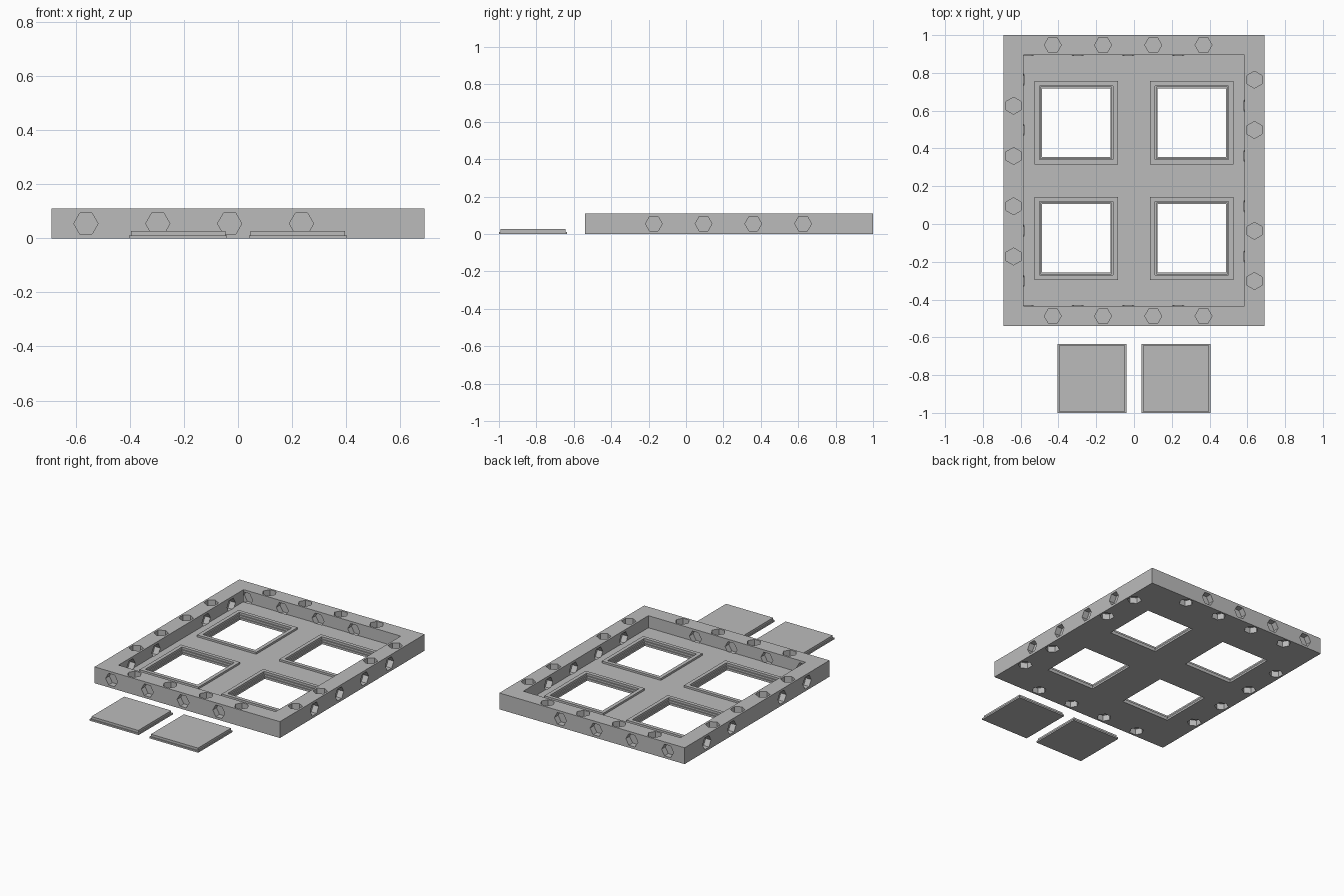
import bpy, bmesh
from math import cos, sin, pi
from mathutils import Vector

if "Cube" in bpy.data.objects:
    bpy.data.objects.remove(bpy.data.objects["Cube"])

grey = bpy.data.materials.new("plain_grey")
grey.use_nodes = True
grey.diffuse_color = (0.5, 0.5, 0.5, 1)
grey.node_tree.nodes["Principled BSDF"].inputs["Base Color"].default_value = (0.5, 0.5, 0.5, 1)


def finish(name, bm):
    bmesh.ops.recalc_face_normals(bm, faces=bm.faces)
    mesh = bpy.data.meshes.new(name)
    bm.to_mesh(mesh)
    bm.free()
    mesh.materials.append(grey)
    obj = bpy.data.objects.new(name, mesh)
    bpy.context.collection.objects.link(obj)
    return obj


def add_box(bm, low, high):
    low, high = Vector(low), Vector(high)
    verts = bmesh.ops.create_cube(bm, size=1)["verts"]
    bmesh.ops.scale(bm, vec=high - low, verts=verts)
    bmesh.ops.translate(bm, vec=(low + high) / 2, verts=verts)


def add_hex(bm, centre, inward, along):
    """Hexagonal pocket cutter whose corners point along the wall."""
    inward, along = Vector(inward), Vector(along)
    across = inward.cross(along)
    rings = []
    for depth in (-0.003, POCKET):
        rings.append([bm.verts.new(Vector(centre) + inward * depth
                      + along * HEX * cos(k * pi / 3) + across * HEX * sin(k * pi / 3))
                      for k in range(6)])
    a, b = rings
    bm.faces.new(a)
    bm.faces.new(b)
    for k in range(6):
        n = (k + 1) % 6
        bm.faces.new((a[k], a[n], b[n], b[k]))


def square_profile(name, x, y, profile, closed):
    """Sweep a (half width, height) profile around a square."""
    bm = bmesh.new()
    rings = [[bm.verts.new((x + sx * r, y + sy * r, z))
              for sx, sy in ((-1, -1), (1, -1), (1, 1), (-1, 1))] for r, z in profile]
    pairs = list(zip(rings, rings[1:]))
    if closed:
        pairs.append((rings[-1], rings[0]))
    else:
        bm.faces.new(rings[0])
        bm.faces.new(rings[-1])
    for a, b in pairs:
        for k in range(4):
            n = (k + 1) % 4
            bm.faces.new((a[k], a[n], b[n], b[k]))
    return finish(name, bm)


# Main dimensions
HX, Y0, Y1, TOP = 0.69, -0.54, 1.0, 0.11
WALL, FLOOR = 0.105, 0.029
POCKET, HEX = 0.04, 0.045
CY = (Y0 + Y1) / 2
MID = WALL / 2
centres = [(sx * 0.306, CY + sy * 0.306) for sy in (-1, 1) for sx in (-1, 1)]

# Tray block
bm = bmesh.new()
add_box(bm, (-HX, Y0, 0), (HX, Y1, TOP))
tray = finish("tray", bm)

# Tray cavity
cavity_bm = bmesh.new()
add_box(cavity_bm, (-HX + WALL, Y0 + WALL, FLOOR), (HX - WALL, Y1 - WALL, TOP + 0.1))

# Window openings through the floor
window_bm = bmesh.new()
for x, y in centres:
    add_box(window_bm, (x - 0.21, y - 0.21, -0.1), (x + 0.21, y + 0.21, 0.08))

# Hexagonal pockets on both faces of every wall, vertical and horizontal
pocket_bm = bmesh.new()
STEP = 0.266
front_up = [-0.43 + STEP * i for i in range(4)]
front_out = [x - STEP / 2 for x in front_up]
even = [-0.172 + STEP * i for i in range(4)]
split = [-0.302, -0.036, 0.498, 0.764]

for y_wall, outward in ((Y0, -1), (Y1, 1)):
    y_mid, y_in = y_wall - outward * MID, y_wall - outward * WALL
    for x in front_up:
        add_hex(pocket_bm, (x, y_mid, TOP), (0, 0, -1), (1, 0, 0))
        add_hex(pocket_bm, (x, y_mid, 0), (0, 0, 1), (1, 0, 0))
    for x in front_out:
        add_hex(pocket_bm, (x, y_wall, TOP / 2), (0, -outward, 0), (1, 0, 0))
        add_hex(pocket_bm, (x, y_in, TOP / 2), (0, outward, 0), (1, 0, 0))

for side, ups, outs in ((-1, even, split), (1, split, even)):
    x_mid, x_in = side * (HX - MID), side * (HX - WALL)
    for y in ups:
        add_hex(pocket_bm, (x_mid, y, TOP), (0, 0, -1), (0, 1, 0))
        add_hex(pocket_bm, (x_mid, y, 0), (0, 0, 1), (0, 1, 0))
    for y in outs:
        add_hex(pocket_bm, (side * HX, y, TOP / 2), (-side, 0, 0), (0, 1, 0))
        add_hex(pocket_bm, (x_in, y, TOP / 2), (side, 0, 0), (0, 1, 0))

# Cut the tray, then drop the cutters
bpy.context.view_layer.objects.active = tray
for name, cut_bm in (("cavity", cavity_bm), ("windows", window_bm), ("pockets", pocket_bm)):
    cutter = finish(name + "_cutter", cut_bm)
    cutter.hide_render = True
    mod = tray.modifiers.new(name, "BOOLEAN")
    mod.operation = "DIFFERENCE"
    mod.solver = "EXACT"
    mod.object = cutter
    bpy.ops.object.modifier_apply(modifier=name)
    bpy.data.objects.remove(cutter)

# Raised stepped rims around the windows
rim = [(0.21, 0), (0.182, 0), (0.182, 0.014), (0.188, 0.014), (0.188, 0.027),
       (0.195, 0.027), (0.195, 0.042), (0.22, 0.042), (0.22, FLOOR), (0.21, FLOOR)]
for i, (x, y) in enumerate(centres):
    square_profile(f"window_rim_{i + 1}", x, y, rim, True)

# Two loose stepped lids in front
lid = [(0.182, 0), (0.182, 0.011), (0.175, 0.011), (0.175, 0.027)]
for name, side in (("right_lid", -1), ("left_lid", 1)):
    square_profile(name, side * 0.222, -0.818, lid, False)
